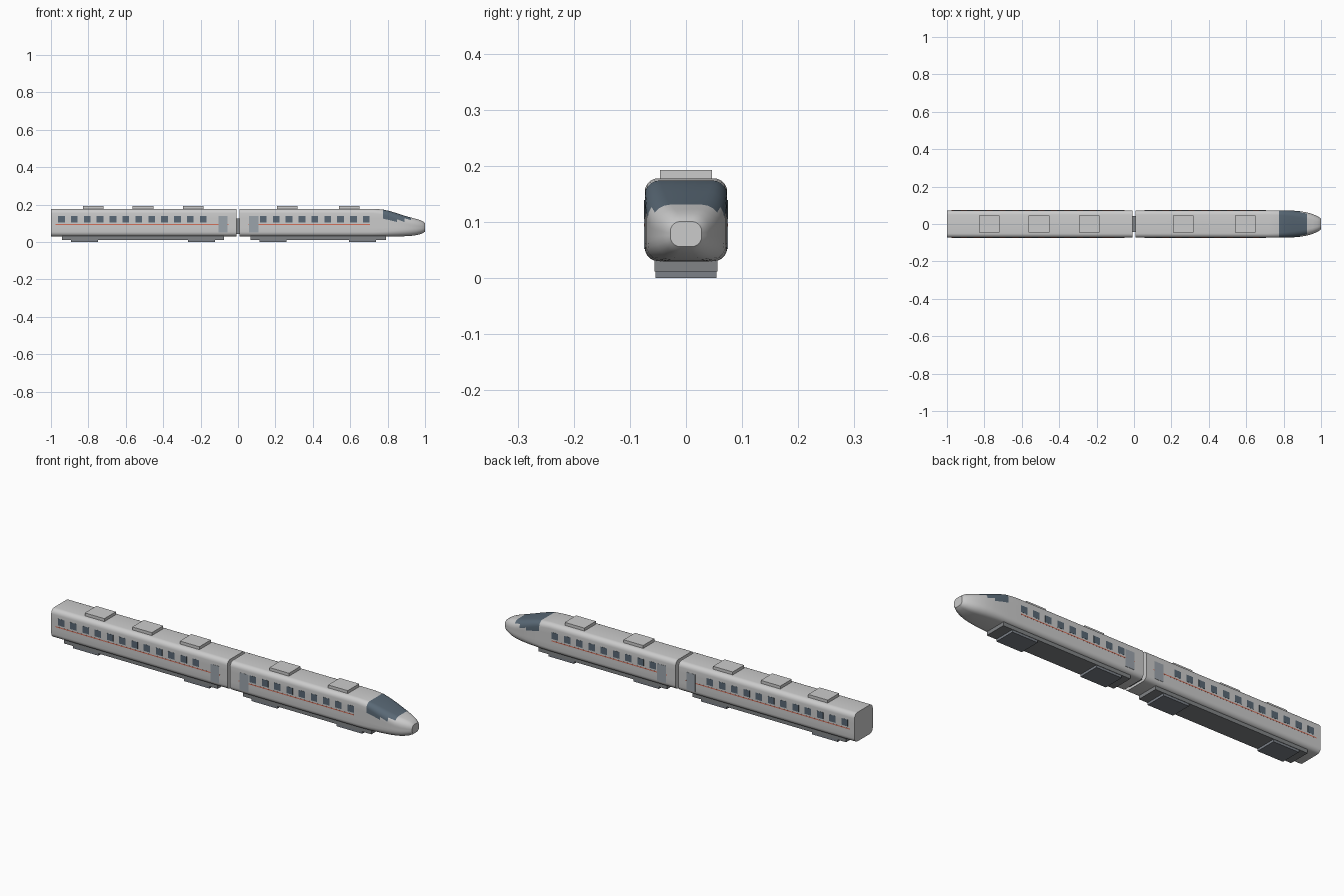
import bpy, bmesh, math

if "Cube" in bpy.data.objects:
    bpy.data.objects.remove(bpy.data.objects["Cube"])


def material(name, rgb):
    m = bpy.data.materials.new(name)
    m.diffuse_color = (*rgb, 1)
    m.use_nodes = True
    m.node_tree.nodes["Principled BSDF"].inputs["Base Color"].default_value = m.diffuse_color
    return m


GLASS = material("glass", (0.10, 0.14, 0.18))
DOOR = material("door_grey", (0.33, 0.37, 0.41))
RED = material("stripe_red", (0.65, 0.16, 0.10))
DARK = material("underframe_grey", (0.22, 0.23, 0.24))
BOGIE = material("bogie_grey", (0.20, 0.22, 0.25))
BODY = material("body_grey", (0.62, 0.62, 0.62))


def finish(name, bm, mats):
    bmesh.ops.recalc_face_normals(bm, faces=bm.faces)
    me = bpy.data.meshes.new(name)
    bm.to_mesh(me)
    bm.free()
    ob = bpy.data.objects.new(name, me)
    bpy.context.collection.objects.link(ob)
    for m in mats:
        me.materials.append(m)
    return ob


def boxes(name, spans, mat, mirror=False):
    """Several boxes (x0, x1, y0, y1, z0, z1) in one object."""
    bm = bmesh.new()
    for x0, x1, y0, y1, z0, z1 in spans:
        for v in bmesh.ops.create_cube(bm, size=1)["verts"]:
            v.co = (x1 if v.co.x > 0 else x0,
                    y1 if v.co.y > 0 else y0,
                    z1 if v.co.z > 0 else z0)
    ob = finish(name, bm, [mat])
    if mirror:
        ob.modifiers.new("mirror", "MIRROR").use_axis = (False, True, False)
    return ob


def section(w, z0, z1, r):
    """Rounded rectangle in y/z with divided straight walls."""
    r = min(r, w * 0.95, (z1 - z0) * 0.48)
    pts = []
    for cy, cz, a0 in ((w - r, z1 - r, 0), (r - w, z1 - r, 90),
                       (r - w, z0 + r, 180), (w - r, z0 + r, 270)):
        for i in range(6):
            a = math.radians(a0 + i * 18)
            pts.append((cy + r * math.cos(a), cz + r * math.sin(a)))
        if a0 in (90, 270):
            end = (z0 + r) if a0 == 90 else (z1 - r)
            y, z = pts[-1]
            pts += [(y, z + (end - z) * t) for t in (0.25, 0.5, 0.75)]
    return pts


def shell(name, stations):
    """Loft rounded sections (x, half width, bottom, top, radius)."""
    bm = bmesh.new()
    rings = [[bm.verts.new((x, y, z)) for y, z in section(w, a, b, r)]
             for x, w, a, b, r in stations]
    n = len(rings[0])
    for p, q in zip(rings, rings[1:]):
        for i in range(n):
            f = bm.faces.new((p[i], p[(i + 1) % n], q[(i + 1) % n], q[i]))
            c = f.calc_center_median()
            # windscreen zone wraps over the top of the nose
            if 0.77 < c.x < 0.925 and c.z > 0.118:
                f.material_index = 1
    bm.faces.new(rings[0])
    bm.faces.new(rings[-1])
    ob = finish(name, bm, [BODY, GLASS])
    bpy.ops.object.select_all(action="DESELECT")
    bpy.context.view_layer.objects.active = ob
    ob.select_set(True)
    bpy.ops.object.shade_smooth_by_angle(angle=math.radians(35))
    return ob


# Car bodies: straight rear car, front car with tapering nose
W, B, T, R = 0.0735, 0.030, 0.178, 0.024
shell("rear_car_body", [(-1, W, B, T, R), (-0.009, W, B, T, R)])
shell("front_car_body", [
    (0.007, W, B, T, R), (0.72, W, B, T, R), (0.775, W, B, 0.174, 0.026),
    (0.81, 0.073, B, 0.166, 0.029), (0.85, 0.0715, B, 0.154, 0.032),
    (0.89, 0.068, 0.031, 0.141, 0.034), (0.925, 0.062, 0.033, 0.131, 0.034),
    (0.955, 0.053, 0.037, 0.123, 0.032), (0.98, 0.042, 0.044, 0.115, 0.028),
    (0.993, 0.034, 0.050, 0.107, 0.023), (1.0, 0.028, 0.056, 0.101, 0.018)])

# Gangway between the cars
boxes("gangway", [(-0.012, 0.010, -0.042, 0.042, 0.042, 0.125)], DARK)

# Per-car details: first window x, window count, door span, stripe span,
# skirt span, bogie centres, roof unit centres
CARS = {
    "rear": (-0.944, 12, (-0.104, -0.055), (-0.975, -0.05), (-0.94, -0.075),
             (-0.82, -0.195), (-0.775, -0.508, -0.24)),
    "front": (0.135, 9, (0.060, 0.110), (0.055, 0.705), (0.068, 0.79),
              (0.187, 0.665), (0.264, 0.595)),
}
for car, (wx, count, door, stripe, skirt, bogies, roofs) in CARS.items():
    boxes(car + "_windows",
          [(wx + i * 0.0689 - 0.018, wx + i * 0.0689 + 0.018,
            0.070, 0.0742, 0.105, 0.139) for i in range(count)], GLASS, True)
    boxes(car + "_door", [(*door, 0.070, 0.0745, 0.052, 0.139)], DOOR, True)
    boxes(car + "_stripe", [(*stripe, 0.070, 0.0740, 0.092, 0.097)], RED, True)
    boxes(car + "_underframe", [(*skirt, -0.056, 0.056, 0.012, 0.034)], DARK)
    boxes(car + "_bogies", [(x - 0.072, x + 0.072, -0.054, 0.054, 0, 0.016)
                            for x in bogies], BOGIE)
    boxes(car + "_roof_units", [(x - 0.055, x + 0.055, -0.046, 0.046, 0.172, 0.193)
                                for x in roofs], BODY)
